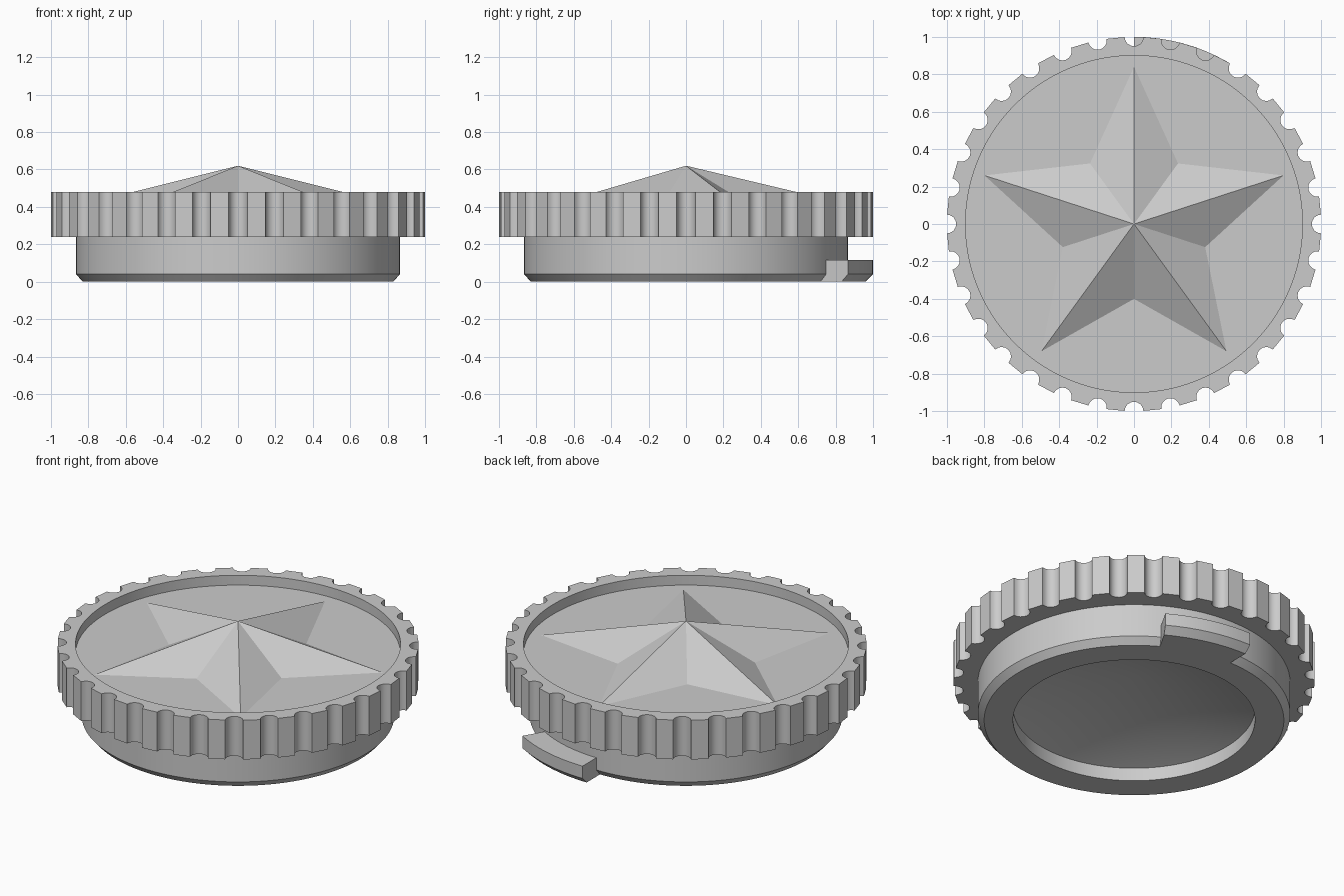
import bpy
import bmesh
from math import sin, cos, pi, radians

cube = bpy.data.objects.get("Cube")
if cube:
    bpy.data.objects.remove(cube)

grey = bpy.data.materials.new("plain_grey")
grey.use_nodes = True
colour = (0.6, 0.6, 0.6, 1)
grey.diffuse_color = colour
grey.node_tree.nodes["Principled BSDF"].inputs["Base Color"].default_value = colour


def finish(name, bm, smooth=False):
    bmesh.ops.recalc_face_normals(bm, faces=bm.faces)
    mesh = bpy.data.meshes.new(name)
    bm.to_mesh(mesh)
    bm.free()
    mesh.materials.append(grey)
    obj = bpy.data.objects.new(name, mesh)
    bpy.context.collection.objects.link(obj)
    if smooth:
        bpy.ops.object.select_all(action="DESELECT")
        obj.select_set(True)
        bpy.context.view_layer.objects.active = obj
        bpy.ops.object.shade_smooth_by_angle(angle=radians(30))
    return obj


def bridge(bm, a, b):
    n = len(a)
    for i in range(n):
        j = (i + 1) % n
        bm.faces.new((a[i], a[j], b[j], b[i]))


NOTCHES, STEPS, NOTCH_R = 32, 9, 0.05
COUNT = NOTCHES * STEPS


def circle(bm, r, z):
    # Evenly spread around the ring, in step with the scalloped outline
    verts = []
    for k in range(NOTCHES):
        for s in range(STEPS):
            a = 2 * pi / NOTCHES * (k + (s - (STEPS - 1) / 2) / STEPS)
            verts.append(bm.verts.new((r * cos(a), r * sin(a), z)))
    return verts


def scallops(bm, z):
    # Unit circle with round grip notches cut into the edge
    verts = []
    for k in range(NOTCHES):
        a = 2 * pi * k / NOTCHES
        for s in range(STEPS):
            t = radians(268.5 - 177 * s / (STEPS - 1))
            u, v = 1 + NOTCH_R * cos(t), NOTCH_R * sin(t)
            verts.append(bm.verts.new((u * cos(a) - v * sin(a),
                                       u * sin(a) + v * cos(a), z)))
    return verts


# Cap: recessed top, scalloped grip, plug with chamfer and hollow underside
FLOOR, TOP, GRIP = 0.42, 0.48, 0.24
bm = bmesh.new()
loops = [circle(bm, 0.9, FLOOR), circle(bm, 0.9, TOP),
         scallops(bm, TOP), scallops(bm, GRIP)]
for r, z in ((0.865, GRIP), (0.865, 0.04), (0.83, 0), (0.67, 0), (0.67, 0.08)):
    loops.append(circle(bm, r, z))
for a, b in zip(loops, loops[1:]):
    bridge(bm, a, b)
bm.faces.new(loops[0])
peak = bm.verts.new((0, 0, 0.28))
for i in range(COUNT):
    bm.faces.new((loops[-1][i], loops[-1][(i + 1) % COUNT], peak))
finish("cap_body", bm, smooth=True)

# Raised five-pointed star in the recess
bm = bmesh.new()
apex = bm.verts.new((0, 0, 0.62))
rim = []
for i in range(10):
    r = 0.4 if i % 2 else 0.84
    a = pi / 2 + i * pi / 5
    rim.append(bm.verts.new((r * cos(a), r * sin(a), FLOOR)))
for i in range(10):
    bm.faces.new((rim[i], rim[(i + 1) % 10], apex))
bm.faces.new(rim)
finish("raised_star", bm)

# Locking tab: chamfered section swept thirty degrees around the back
section = ((0.82, 0), (0.96, 0), (1.0, 0.04), (1.0, 0.115), (0.82, 0.115))
bm = bmesh.new()
sweep = []
for i in range(9):
    a = radians(60 + 30 * i / 8)
    sweep.append([bm.verts.new((r * cos(a), r * sin(a), z)) for r, z in section])
for a, b in zip(sweep, sweep[1:]):
    bridge(bm, a, b)
bm.faces.new(sweep[0])
bm.faces.new(sweep[-1])
finish("locking_tab", bm, smooth=True)
